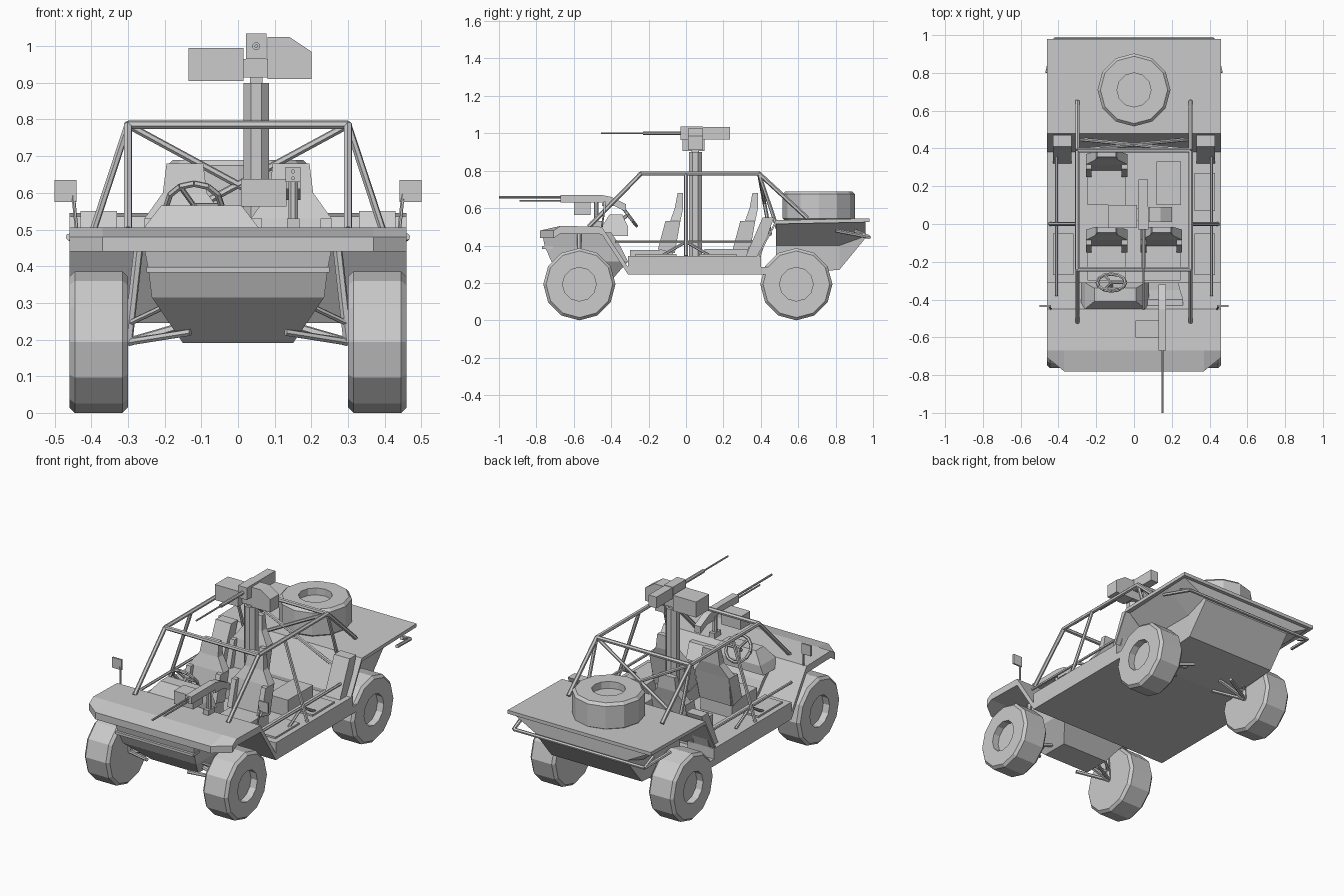
import bpy, bmesh
from math import sin, cos, pi
from mathutils import Vector

cube = bpy.data.objects.get("Cube")
if cube:
    bpy.data.objects.remove(cube)

colour = (.6, .6, .6, 1)
grey = bpy.data.materials.new("plain_grey")
grey.use_nodes = True
grey.diffuse_color = colour
grey.node_tree.nodes["Principled BSDF"].inputs["Base Color"].default_value = colour

# Main dimensions shared by the parts
half_width = .46
floor_bottom = .245
sill_top = .345
deck_top = .545
hood_top = .5
sill_front, sill_rear = -.31, .4
nose_tip, tail = -.78, .98
front_axle, rear_axle = -.57, .59
cage_half, roof = .3, .785
hull_half = .29


def loft(name, rings):
    """Skin a list of equal closed rings and cap both ends."""
    bm = bmesh.new()
    loops = [[bm.verts.new(point) for point in ring] for ring in rings]
    for lower, upper in zip(loops, loops[1:]):
        for i in range(len(lower)):
            bm.faces.new((lower[i - 1], lower[i], upper[i], upper[i - 1]))
    bm.faces.new(loops[0])
    bm.faces.new(loops[-1])
    bmesh.ops.recalc_face_normals(bm, faces=bm.faces)
    mesh = bpy.data.meshes.new(name)
    bm.to_mesh(mesh)
    bm.free()
    mesh.materials.append(grey)
    ob = bpy.data.objects.new(name, mesh)
    bpy.context.collection.objects.link(ob)


def stack(name, sections, x=0):
    """Stack rectangles given as (half width, front, back, height)."""
    loft(name, [[(x - half, front, z), (x + half, front, z), (x + half, back, z), (x - half, back, z)]
                for half, front, back, z in sections])


def box(name, at, size):
    x, y, z = at
    width, depth, height = (value / 2 for value in size)
    stack(name, [(width, y - depth, y + depth, z + end) for end in (-height, height)], x)


def side_prism(name, x, half, profile):
    """Extrude a (y, z) profile across x."""
    loft(name, [[(x + end, y, z) for y, z in profile] for end in (-half, half)])


def folded_sheet(name, line, thickness, stations, setback):
    """A folded sheet whose foremost edge is swept back towards the sides."""
    profile = line + [(y, z - thickness) for y, z in reversed(line)]
    front = line[0][0]
    loft(name, [[(x, y + (setback(abs(x)) if y == front else 0), z) for y, z in profile]
                for x in stations])


def lathe(name, centre, axis, steps, sides):
    """Revolve (offset, radius) steps about an axis."""
    axis = Vector(axis).normalized()
    u = axis.orthogonal().normalized()
    v = axis.cross(u)
    angles = [pi * (2 * i + 1) / sides for i in range(sides)]
    loft(name, [[Vector(centre) + axis * offset + (u * cos(a) + v * sin(a)) * radius for a in angles]
                for offset, radius in steps])


def tube(name, start, end, radius=.01, sides=6):
    along = Vector(end) - Vector(start)
    lathe(name, start, along, [(0, radius), (along.length, radius)], sides)


def path(name, points, radius):
    for start, end in zip(points, points[1:]):
        tube(name, start, end, radius)


# Tyres with bevelled shoulders and recessed hubs
tread, tyre_half, bevel, rim = .193, .08, .015, .09
tyre = [(-tyre_half, tread - bevel), (bevel - tyre_half, tread), (tyre_half - bevel, tread),
        (tyre_half, tread - bevel), (tyre_half, rim), (tyre_half / 2, rim)]
for side in (-1, 1):
    lathe("front_wheel", (side * .38, front_axle, tread), (side, 0, 0), tyre, 12)
    lathe("rear_wheel", (side * .38, rear_axle, tread), (side, 0, 0), tyre, 12)
lathe("spare_wheel", (0, .71, deck_top + tyre_half - bevel), (0, 0, 1), tyre, 12)

# Floor, sills and foot pads
stack("floor", [(half_width, sill_front, .48, z) for z in (floor_bottom, floor_bottom + .04)])
for side in (-1, 1):
    sill_middle = side * (half_width + hull_half) / 2
    sill_half = (half_width - hull_half) / 2
    stack("sill", [(sill_half, sill_front, sill_rear, z) for z in (floor_bottom, sill_top)], sill_middle)
    box("sill_pad", (sill_middle, -.16, sill_top), (.11, .22, .02))
box("rear_sill_pad", (sill_middle, .17, sill_top), (.11, .2, .02))

# Front deck with swept corners
corner = .37
folded_sheet("front_deck",
             [(nose_tip, .48), (-.67, hood_top + .005), (-.45, hood_top), (sill_front, floor_bottom + .04)],
             thickness=.04, stations=(-half_width, -corner, corner, half_width),
             setback=lambda x: max(0, x - corner) * .8)

# Nose tapering down in stacked sections
stack("nose", [(.26, -.77, -.4, .47), (.245, -.755, -.35, .395),
               (.235, -.72, sill_front, .315), (.15, -.58, -.42, .19)])
box("nose_rail", (0, -.74, .39), (hood_top, .06, .015))

# Dashboard hump, steering wheel and column
driver_x = -.12
stack("dashboard", [(.18, -.47, sill_front, .45), (.16, -.45, sill_front, hood_top),
                    (.11, -.41, -.34, .565)], driver_x + .02)
hub = Vector((driver_x, sill_front, .565))
wheel_axis = Vector((0, .8, .6))
across = Vector((1, 0, 0))
upward = wheel_axis.cross(across)
rim_points = [hub + (across * cos(a) + upward * sin(a)) * .075 for a in (pi * i / 6 for i in range(13))]
path("steering_rim", rim_points, .009)
for point in rim_points[:12:4]:
    tube("steering_spoke", hub, point, .007)
tube("steering_column", hub, hub - wheel_axis / 10)

# Rear deck folding down into the bulkhead
folded_sheet("rear_deck", [(sill_rear - .02, sill_top), (.48, deck_top - .01), (tail, deck_top)],
             thickness=.02, stations=(-half_width, half_width), setback=lambda x: 0)

# Rear hull: narrow between the wheels, flared under the deck
rings = []
for y, bottom in ((.48, floor_bottom), (.82, .27), (tail - .02, .44)):
    middle = max(.4, bottom + .01)
    outline = [(hull_half, bottom), (hull_half + .01, middle), (half_width - .01, deck_top - .015)]
    rings.append([(x, y, z) for x, z in outline] + [(-x, y, z) for x, z in reversed(outline)])
loft("rear_hull", rings)

# Fender boxes and rear bumper
bumper_end = Vector((.42, tail, .445))
mirror_x = Vector((-1, 1, 1))
for side in (-1, 1):
    side_prism("fender_box", side * .38, .05, [(.32, sill_top), (.41, .55), (.47, .55), (sill_rear, sill_top)])
    end = bumper_end if side > 0 else bumper_end * mirror_x
    tube("bumper_stay", (end.x, .9, .48), end)
    tube("bumper_side", (side * half_width, .8, .48), end)
tube("rear_bumper", bumper_end * mirror_x, bumper_end)

# Roll cage
front_bend, rear_bend = -.24, .39
for side in (-1, 1):
    x = side * cage_half
    rear_corner = Vector((x, rear_bend, roof))
    path("cage_side", [(x, -.52, hood_top), (x, front_bend, roof), rear_corner, (x, .65, deck_top)], .012)
    tube("cage_middle_leg", (x, 0, roof), (side * .445, 0, sill_top))
    tube("cage_rear_leg", rear_corner, (x, .5, half_width))
    tube("cage_brace", rear_corner, (-x, .45, half_width))
    door_x = side * .41
    tube("door_bar", (door_x, -.38, .42), (door_x, sill_rear, .42), .008)
    for reach in (-.13, .13):
        tube("door_strut", (door_x, 0, .42), (door_x, reach, sill_top), .008)
for y in (front_bend, rear_bend):
    tube("cage_crossbar", (-cage_half, y, roof), (cage_half, y, roof), .012)

# Two front seats and one rear seat
for x, y in ((-.145, 0), (.145, 0), (-.145, sill_rear)):
    stack("seat_cushion", [(.1, y - cage_half, y - .07, z) for z in (.28, .375)], x)
    stack("seat_back", [(.1, y - .12, y - .06, .36), (.11, y - .085, y - .03, .53),
                        (.06, y - .06, y - .015, .6), (.05, y - .045, y - .015, .68)], x)
    for side in (-1, 1):
        side_prism("seat_bolster", x + side * .095, .015,
                   [(y - .15, .38), (y - .11, .53), (y - .03, .53), (y - .07, .36)])
box("cargo_box", (.185, .215, .33), (.13, .23, .1))

# Wing mirrors
for side in (-1, 1):
    box("mirror", (side * .47, -.435, .605), (.06, .01, .06))
    tube("mirror_stalk", (side * .44, -.45, hood_top), (side * .45, -.435, .6), .005)

# Suspension arms, struts and axles
for side in (-1, 1):
    for y in (front_axle, rear_axle):
        knuckle = Vector((side * cage_half, y, tread))
        for spread in (-.08, .08):
            tube("lower_arm", (side * .13, y + spread, .22), knuckle)
            tube("upper_arm", (side * .18, y + spread, .3), knuckle + Vector((0, 0, .05)), .008)
        tube("strut", knuckle, (side * .27, y, half_width), .013)
        tube("axle", (side * .12, y, floor_bottom), knuckle, .012)

# Central post and roof gun
post = Vector((.05, .05, .9))
gun_z = 1
tube("gun_post", (post.x, post.y, floor_bottom), post, .038, 8)
box("gun_neck", (post.x, post.y, .93), (.034, .04, .07))
box("gun_yoke", (post.x, post.y, .94), (.1, .07, .05))
box("gun_cradle", (post.x, .03, gun_z), (.056, .12, .07))
box("gun_receiver", (post.x, .16, gun_z), (.05, .15, .065))
tube("gun_sleeve", (post.x, -.23, gun_z), (post.x, 0, gun_z), .011, 8)
tube("gun_barrel", (post.x, -.455, gun_z), (post.x, -.2, gun_z), .005, 8)
box("ammo_box", (-.06, .04, .95), (.15, .12, .09))
outline = [(.08, .91), (.2, .91), (.2, .985), (.14, 1.025), (.08, 1.025)]
loft("chamfered_ammo_box", [[(x, y, z) for x, z in outline] for y in (.01, .09)])

# Front gun on the passenger side
gun_x, gun_z, breech = .15, .65, -.45
tube("front_gun_post", (gun_x, -.48, hood_top), (gun_x, -.48, gun_z), .014, 8)
box("front_gun_foot", (gun_x, -.48, .515), (.034, .06, .03))
box("front_gun_receiver", (gun_x, -.56, gun_z), (.04, .22, .042))
side_prism("front_gun_breech", gun_x, .02,
           [(breech, .61), (breech, .67), (-.4, .66), (-.32, .62), (-.32, .58), (-.38, .61)])
tube("front_gun_barrel", (gun_x, -1, gun_z + .008), (gun_x, breech, gun_z + .008), .006, 8)
tube("front_gun_rod", (gun_x, -.89, gun_z - .01), (gun_x, breech, gun_z - .01), .005, 8)
box("front_ammo_box", (.07, -.555, .6), (.125, .09, .075))
